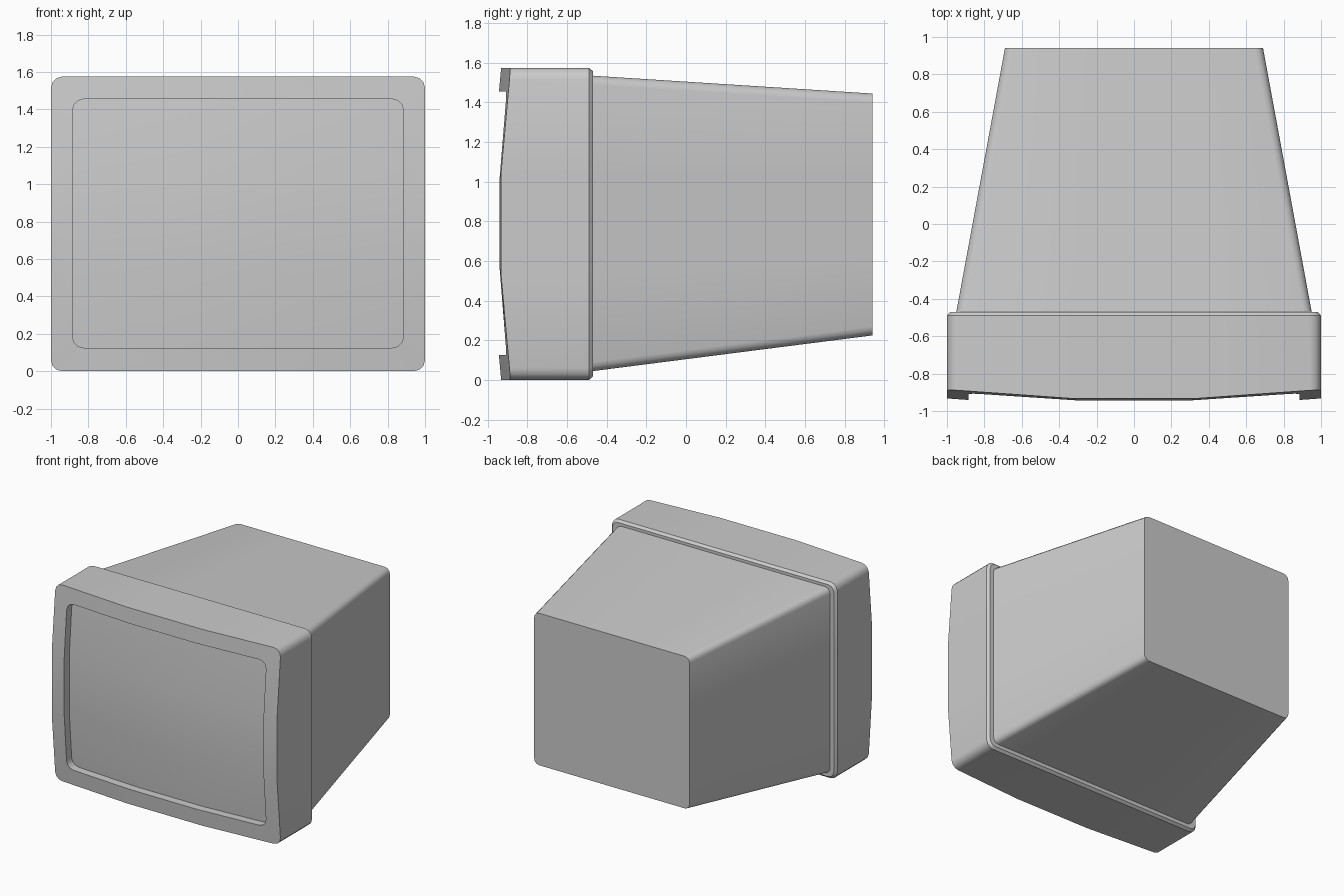
import bpy, bmesh, math

if "Cube" in bpy.data.objects:
    bpy.data.objects.remove(bpy.data.objects["Cube"])

W, H = 1.0, 0.7875          # half width and half height of the bezel
CORNERS = [(1, 1), (-1, 1), (-1, -1), (1, -1)]


def front_y(x, z):
    """Bulged front surface: flat middle third, sloping to the edges."""
    def ramp(t):
        return min(1.0, max(0.0, (1 - abs(t)) * 1.5))
    return -0.885 - 0.0475 * (ramp(x / W) + ramp((z - H) / H))


def loop(w, h, r, cz=H, y=None, offset=0.0):
    """Rounded rectangle, 4 points per corner and 2 along each side."""
    pts = []
    for k, (sx, sz) in enumerate(CORNERS):
        for i in range(4):
            a = math.radians(90 * k + 30 * i)
            pts.append((sx * (w - r) + r * math.cos(a),
                        cz + sz * (h - r) + r * math.sin(a)))
        nx, nz = CORNERS[(k + 1) % 4]
        for t in (1 / 3, 2 / 3):
            pts.append((w * (sx + (nx - sx) * t), cz + h * (sz + (nz - sz) * t)))
    return [(x, front_y(x, z) + offset if y is None else y, z) for x, z in pts]


def bridge(bm, loops):
    rings = [[bm.verts.new(p) for p in l] for l in loops]
    for a, b in zip(rings, rings[1:]):
        n = len(a)
        for i in range(n):
            j = (i + 1) % n
            bm.faces.new((a[i], a[j], b[j], b[i]))
    return rings


def finish(bm, name):
    bmesh.ops.recalc_face_normals(bm, faces=bm.faces)
    me = bpy.data.meshes.new(name)
    bm.to_mesh(me)
    bm.free()
    ob = bpy.data.objects.new(name, me)
    bpy.context.collection.objects.link(ob)
    bpy.ops.object.select_all(action='DESELECT')
    ob.select_set(True)
    bpy.context.view_layer.objects.active = ob
    bpy.ops.object.shade_smooth_by_angle(angle=math.radians(32))


# Shared outlines
DEPTH = 0.065
IW, IH, IZ = 0.885, 0.665, 0.79
screen_edge = loop(IW, IH, 0.06, IZ, offset=DEPTH)
body_front = loop(0.95, 0.745, 0.045, 0.79, y=-0.47)
body_back = loop(0.69, 0.61, 0.045, 0.835, y=0.94)

# Bezel and recessed screen
bm = bmesh.new()
rings = bridge(bm, [
    screen_edge,
    loop(IW, IH, 0.06, IZ),
    loop(W, H, 0.06),
    loop(W, H, 0.06, y=-0.49),
    loop(W - 0.017, H - 0.017, 0.05, y=-0.47),
    body_front,
])
edge = rings[0]
inner = []
for sx, sz in CORNERS:
    x, z = sx * IW / 3, IZ + sz * IH / 3
    inner.append(bm.verts.new((x, front_y(x, z) + DEPTH, z)))
bm.faces.new(inner)
for k in range(4):
    bm.faces.new([inner[k], edge[6 * k - 1]] + edge[6 * k:6 * k + 5])
    bm.faces.new((inner[k], edge[6 * k + 4], edge[6 * k + 5], inner[(k + 1) % 4]))
finish(bm, "bezel_and_screen")

# Tapered rear housing
bm = bmesh.new()
rings = bridge(bm, [body_front, body_back])
bm.faces.new(rings[-1])
# inward reference cap keeps normals consistent, then removed
cap = bm.faces.new(rings[0])
bmesh.ops.recalc_face_normals(bm, faces=bm.faces)
bm.faces.remove(cap)
finish(bm, "rear_housing")
